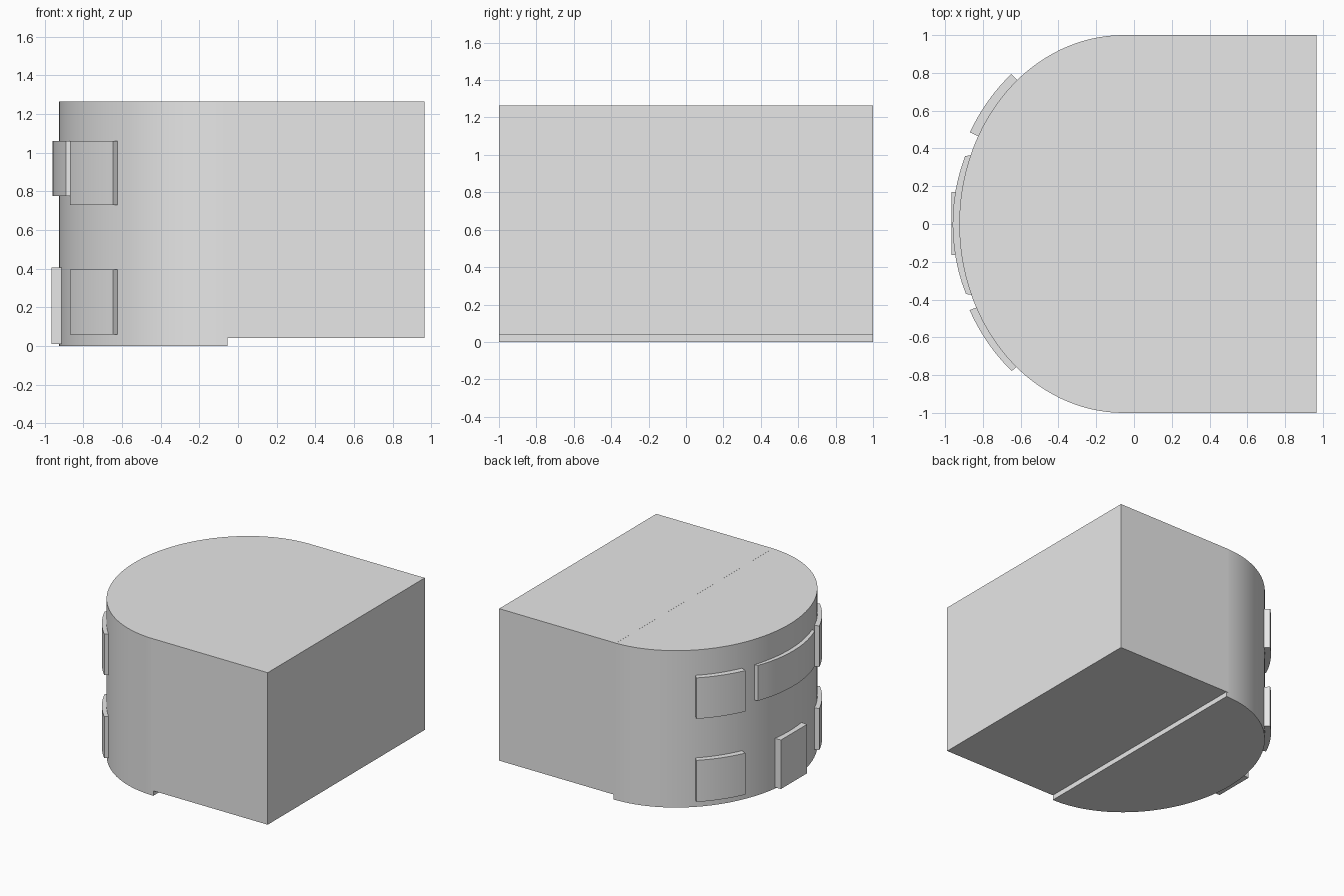
import bpy, bmesh
from math import cos, sin, radians

cube = bpy.data.objects.get("Cube")
if cube:
    bpy.data.objects.remove(cube, do_unlink=True)

# Single flat colour
grey = bpy.data.materials.new("light grey")
grey.use_nodes = True
grey.diffuse_color = (0.8, 0.8, 0.8, 1)
grey.node_tree.nodes["Principled BSDF"].inputs["Base Color"].default_value = (0.8, 0.8, 0.8, 1)

CENTRE_X = -0.055    # axis of the rounded end
DEPTH = 0.87         # how far the rounded end bulges towards -x
TOP = 1.265


def arc(a, b, start, end, steps):
    """Elliptical arc around the rounded end; angle 0 points to -x."""
    angles = [radians(start + (end - start) * i / steps) for i in range(steps + 1)]
    return [(CENTRE_X - a * cos(t), b * sin(t)) for t in angles]


def extrude(name, outline, z0, z1, smooth=False):
    """Upright prism from a plan outline."""
    bm = bmesh.new()
    face = bm.faces.new([bm.verts.new((x, y, z0)) for x, y in outline])
    top = bmesh.ops.extrude_face_region(bm, geom=[face])["geom"]
    bmesh.ops.translate(bm, vec=(0, 0, z1 - z0),
                        verts=[v for v in top if isinstance(v, bmesh.types.BMVert)])
    bmesh.ops.recalc_face_normals(bm, faces=bm.faces)
    mesh = bpy.data.meshes.new(name)
    bm.to_mesh(mesh)
    bm.free()
    mesh.materials.append(grey)
    obj = bpy.data.objects.new(name, mesh)
    bpy.context.collection.objects.link(obj)
    if smooth:
        bpy.ops.object.select_all(action='DESELECT')
        obj.select_set(True)
        bpy.context.view_layer.objects.active = obj
        bpy.ops.object.shade_smooth_by_angle(angle=radians(30))
    return obj


def block(name, x0, x1, y0, y1, z0, z1):
    return extrude(name, [(x0, y0), (x1, y0), (x1, y1), (x0, y1)], z0, z1)


def window(name, a, b, start, end, z0, z1):
    """Curved panel standing proud of the rounded wall."""
    outer = arc(a, b, start, end, 12)
    inner = arc(DEPTH - 0.02, 0.98, start, end, 12)
    extrude(name, outer + inner[::-1], z0, z1, smooth=True)


# Main body: straight block and rounded end
block("straight_body", -0.075, 0.965, -1, 1, 0.04, TOP)
extrude("rounded_end", arc(DEPTH, 1, -90, 90, 64), 0, TOP - 0.0005, smooth=True)

# Corner windows on two floors
for floor, z0, z1 in (("lower", 0.06, 0.395), ("upper", 0.73, 1.06)):
    window(floor + "_back_window", 0.92, 1.04, 27.8, 49.8, z0, z1)
    window(floor + "_front_window", 0.91, 1.025, -49.4, -26.4, z0, z1)

# Wide middle window above the flat door
window("middle_window", 0.905, 0.96, -22.7, 22, 0.775, 1.06)
block("door", -0.965, -0.88, -0.165, 0.17, 0.01, 0.405)
